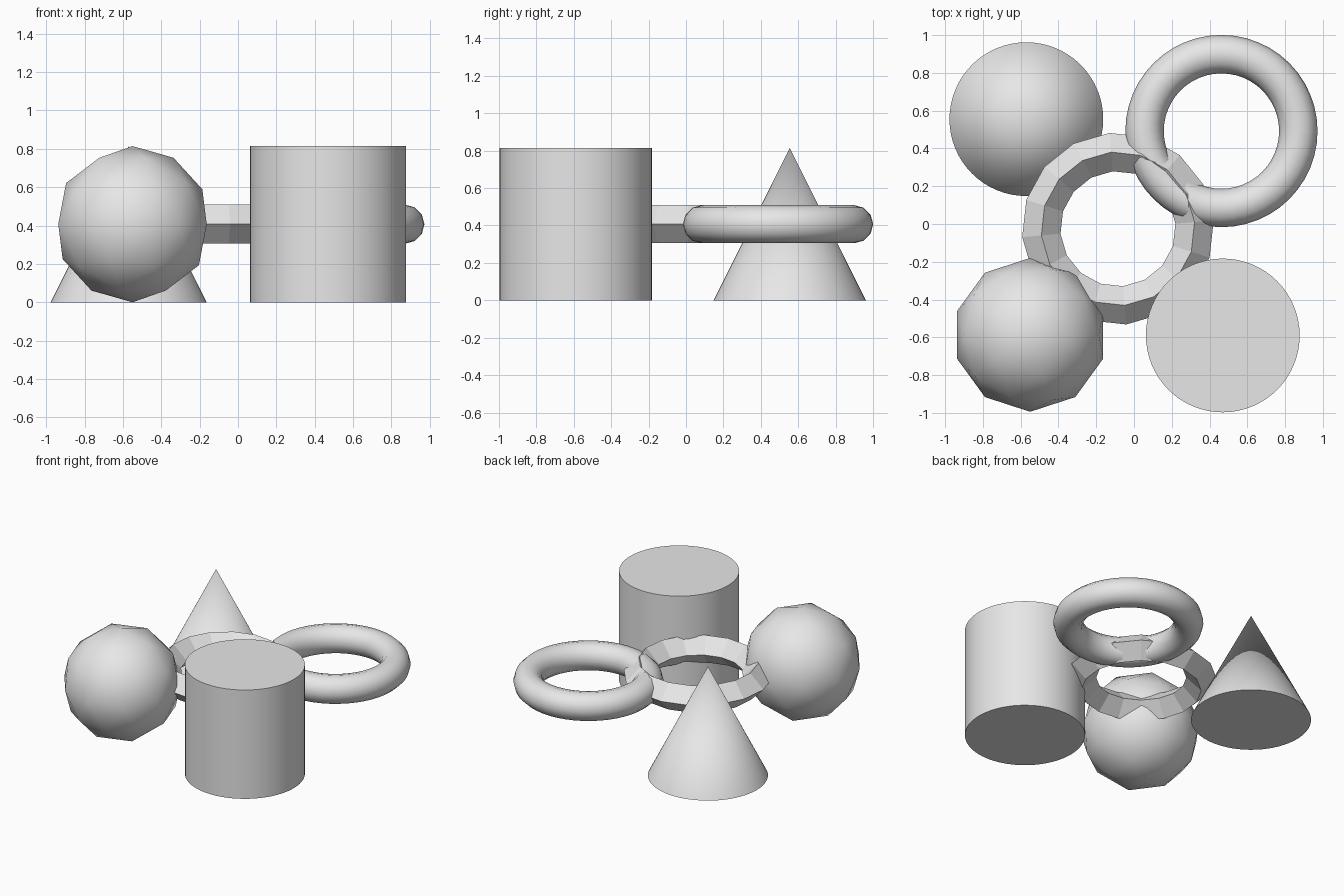
import bpy
import math

cube = bpy.data.objects.get("Cube")
if cube:
    bpy.data.objects.remove(cube, do_unlink=True)

R = 0.407          # shared radius of every solid
MID = R            # all solids share the same mid height

grey = bpy.data.materials.new("light_grey")
grey.use_nodes = True
grey.diffuse_color = (0.8, 0.8, 0.8, 1)
grey.node_tree.nodes["Principled BSDF"].inputs["Base Color"].default_value = (0.8, 0.8, 0.8, 1)


def finish(name, shading):
    """Name, colour and shade the primitive just added."""
    ob = bpy.context.object
    ob.name = name
    ob.data.materials.clear()
    ob.data.materials.append(grey)
    if shading == "smooth":
        bpy.ops.object.shade_smooth()
    elif shading == "edges":
        bpy.ops.object.shade_smooth_by_angle(angle=math.radians(30))
    else:
        bpy.ops.object.shade_flat()
    return ob


# Faceted ball, front right
bpy.ops.mesh.primitive_ico_sphere_add(subdivisions=2, radius=R, location=(-0.55, -0.587, MID))
finish("faceted_ball", "smooth")

# Upright cylinder, front left
bpy.ops.mesh.primitive_cylinder_add(vertices=64, radius=R, depth=2 * R, location=(0.47, -0.59, MID))
finish("cylinder", "edges")

# Cone, back right
bpy.ops.mesh.primitive_cone_add(vertices=64, radius1=R, radius2=0, depth=2 * R, location=(-0.57, 0.555, MID))
finish("cone", "edges")

# Round ring, back left
bpy.ops.mesh.primitive_torus_add(major_segments=48, minor_segments=12, major_radius=R,
                                 minor_radius=R / 4, location=(0.463, 0.492, MID))
finish("round_ring", "smooth")

# Diamond-section ring in the middle
bpy.ops.mesh.primitive_torus_add(major_segments=16, minor_segments=4, major_radius=R,
                                 minor_radius=R / 4, location=(-0.085, -0.025, MID),
                                 rotation=(0, 0, math.radians(5)))
finish("diamond_ring", "flat")
